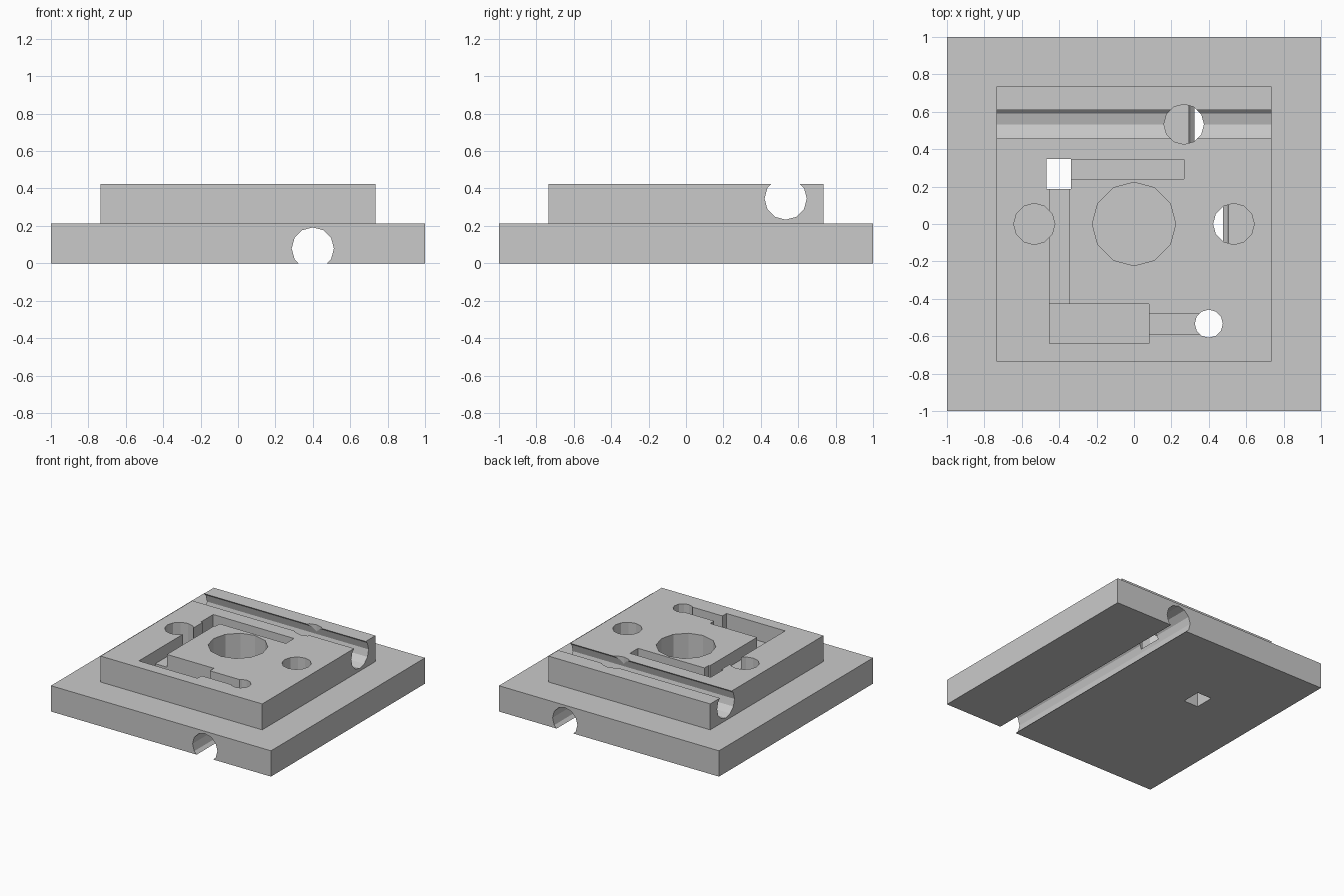
import bpy, bmesh
from math import radians
from mathutils import Matrix

if "Cube" in bpy.data.objects:
    bpy.data.objects.remove(bpy.data.objects["Cube"])

STEP, TOP = 0.212, 0.425
HOLE_FLOOR, GROOVE_FLOOR, POCKET_FLOOR = 0.107, 0.32, 0.28

grey = bpy.data.materials.new("plain grey")
grey.use_nodes = True
colour = (0.59, 0.59, 0.59, 1)
grey.diffuse_color = colour
grey.node_tree.nodes["Principled BSDF"].inputs["Base Color"].default_value = colour


def make(name, bm):
    bmesh.ops.recalc_face_normals(bm, faces=bm.faces)
    mesh = bpy.data.meshes.new(name)
    bm.to_mesh(mesh)
    bm.free()
    mesh.materials.append(grey)
    ob = bpy.data.objects.new(name, mesh)
    bpy.context.collection.objects.link(ob)
    return ob


def box(name, x0, x1, y0, y1, z0, z1=1):
    bm = bmesh.new()
    bmesh.ops.create_cube(bm, size=1)
    bm.transform(Matrix.Translation(((x0 + x1) / 2, (y0 + y1) / 2, (z0 + z1) / 2))
                 @ Matrix.Diagonal((x1 - x0, y1 - y0, z1 - z0, 1)))
    return make(name, bm)


def cylinder(name, centre, radius, length, turn=None, sides=12):
    bm = bmesh.new()
    bmesh.ops.create_cone(bm, cap_ends=True, segments=sides, radius1=radius,
                          radius2=radius, depth=length)
    if turn:
        bm.transform(Matrix.Rotation(radians(90), 4, turn))
    bm.transform(Matrix.Translation(centre))
    return make(name, bm)


def hole(name, x, y, radius, floor):
    return cylinder(name, (x, y, (floor + 1) / 2), radius, 1 - floor)


# Stepped block: wide base with a smaller raised plate
bm = bmesh.new()
bmesh.ops.create_cube(bm, size=1)
bm.transform(Matrix.Translation((0, 0, STEP / 2)) @ Matrix.Diagonal((2, 2, STEP, 1)))
bm.normal_update()
top = next(f for f in bm.faces if f.normal.z > 0.9)
bmesh.ops.inset_region(bm, faces=[top], thickness=0.265, use_even_offset=True)
raised = bmesh.ops.extrude_face_region(bm, geom=[top])["geom"]
bmesh.ops.translate(bm, vec=(0, 0, TOP - STEP),
                    verts=[v for v in raised if isinstance(v, bmesh.types.BMVert)])
if top.is_valid:
    bmesh.ops.delete(bm, geom=[top], context="FACES_ONLY")
block = make("stepped_block", bm)

# Channels, round holes, deep pocket and the shallow grooves that join them
cutters = [
    cylinder("bottom_channel_cutter", (0.4, 0, 0.079), 0.113, 3, "X"),
    cylinder("top_channel_cutter", (0, 0.533, 0.346), 0.113, 3, "Y"),
    hole("centre_hole_cutter", 0, 0, 0.223, HOLE_FLOOR),
    hole("right_hole_cutter", -0.533, 0, 0.11, HOLE_FLOOR),
    hole("left_hole_cutter", 0.533, 0, 0.11, HOLE_FLOOR),
    hole("back_hole_cutter", 0.267, 0.533, 0.107, HOLE_FLOOR),
    hole("feed_hole_cutter", 0.4, -0.533, 0.075, 0.06),
    box("square_hole_cutter", -0.468, -0.336, 0.187, 0.347, -1),
    box("pocket_cutter", -0.453, 0.08, -0.64, -0.427, POCKET_FLOOR),
    box("back_groove_cutter", -0.4, 0.267, 0.24, 0.346, GROOVE_FLOOR),
    box("side_groove_cutter", -0.453, -0.347, -0.5, 0.25, GROOVE_FLOOR),
    box("front_groove_cutter", 0, 0.4, -0.587, -0.48, GROOVE_FLOOR),
]

# Cut every opening in turn
bpy.context.view_layer.objects.active = block
for cutter in cutters:
    cutter.hide_render = True
    mod = block.modifiers.new(cutter.name, "BOOLEAN")
    mod.operation = "DIFFERENCE"
    mod.solver = "EXACT"
    mod.object = cutter
    bpy.ops.object.modifier_apply(modifier=mod.name)
    bpy.data.objects.remove(cutter)
